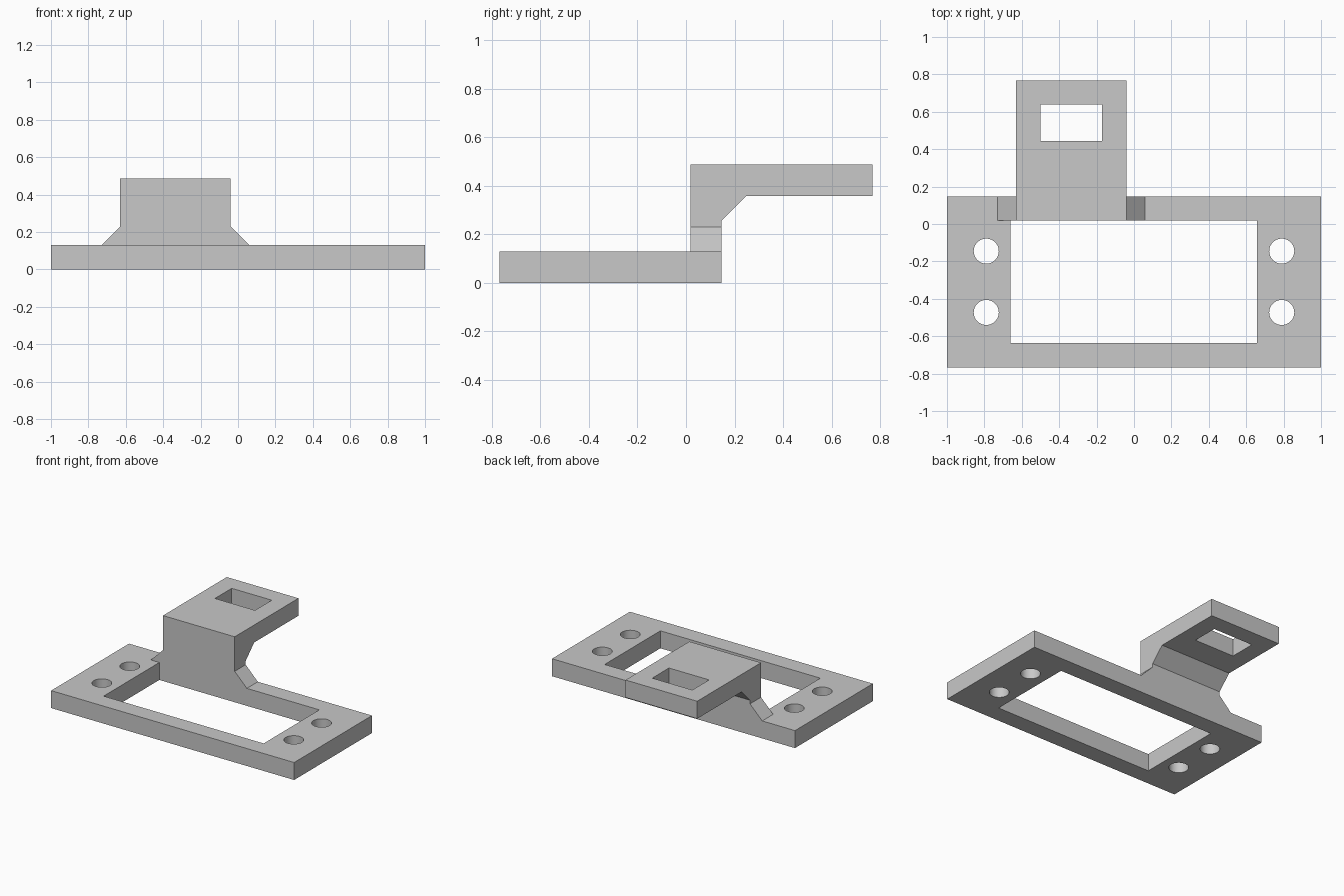
import bpy, bmesh, math
from mathutils import Vector

cube = bpy.data.objects.get("Cube")
if cube:
    bpy.data.objects.remove(cube, do_unlink=True)

grey = bpy.data.materials.new("light grey")
grey.use_nodes = True
colour = (0.58, 0.58, 0.58, 1)
grey.diffuse_color = colour
grey.node_tree.nodes["Principled BSDF"].inputs["Base Color"].default_value = colour


def prism(name, points, extrude):
    """Extrude a flat outline along a vector into a solid."""
    bm = bmesh.new()
    face = bm.faces.new([bm.verts.new(p) for p in points])
    result = bmesh.ops.extrude_face_region(bm, geom=[face], use_keep_orig=True)
    moved = [g for g in result["geom"] if isinstance(g, bmesh.types.BMVert)]
    bmesh.ops.translate(bm, verts=moved, vec=Vector(extrude))
    bmesh.ops.recalc_face_normals(bm, faces=bm.faces)
    mesh = bpy.data.meshes.new(name)
    bm.to_mesh(mesh)
    bm.free()
    mesh.materials.append(grey)
    obj = bpy.data.objects.new(name, mesh)
    bpy.context.collection.objects.link(obj)
    return obj


def block(name, x0, x1, y0, y1, z0, z1):
    outline = [(x0, y0, z0), (x1, y0, z0), (x1, y1, z0), (x0, y1, z0)]
    return prism(name, outline, (0, 0, z1 - z0))


def cut(target, cutter):
    cutter.hide_render = True
    cutter.hide_set(True)
    cutter.display_type = 'WIRE'
    mod = target.modifiers.new(cutter.name, 'BOOLEAN')
    mod.operation = 'DIFFERENCE'
    mod.solver = 'EXACT'
    mod.object = cutter
    bpy.context.view_layer.objects.active = target
    bpy.ops.object.modifier_apply(modifier=mod.name)
    bpy.data.objects.remove(cutter, do_unlink=True)


PLATE, TOP = 0.13, 0.487
FRONT, BACK, END = 0.018, 0.147, 0.768
LEFT, RIGHT = -0.04, -0.63

# Base frame with its window and four screw holes
frame = block("base_frame", -1, 1, -END, BACK, 0, PLATE)
cut(frame, block("window_cutter", -0.66, 0.657, -0.637, FRONT, -0.1, 0.3))
for x in (-0.79, 0.79):
    for y in (-0.145, -0.473):
        ring = [(x + 0.067 * math.cos(a), y + 0.067 * math.sin(a), -0.1)
                for a in (math.tau * i / 48 for i in range(48))]
        cut(frame, prism("screw_hole_cutter", ring, (0, 0, 0.4)))

# Raised bracket: riser, chamfered inner corner and shelf, with a slot
side = [(FRONT, PLATE), (BACK, PLATE), (BACK, 0.257), (0.247, 0.357),
        (END, 0.357), (END, TOP), (FRONT, TOP)]
bracket = prism("raised_bracket", [(RIGHT, y, z) for y, z in side],
                (LEFT - RIGHT, 0, 0))
cut(bracket, block("slot_cutter", -0.5, -0.17, 0.443, 0.64, 0.2, 0.6))

# Triangular gussets either side of the riser
for name, x, d in (("left_gusset", LEFT, 0.1), ("right_gusset", RIGHT, -0.1)):
    prism(name, [(x, FRONT, PLATE), (x + d, FRONT, PLATE), (x, FRONT, 0.23)],
          (0, BACK - FRONT, 0))

# Smooth hole walls, sharp edges elsewhere
bpy.ops.object.select_all(action='DESELECT')
frame.select_set(True)
bpy.context.view_layer.objects.active = frame
bpy.ops.object.shade_smooth_by_angle(angle=math.radians(30))
